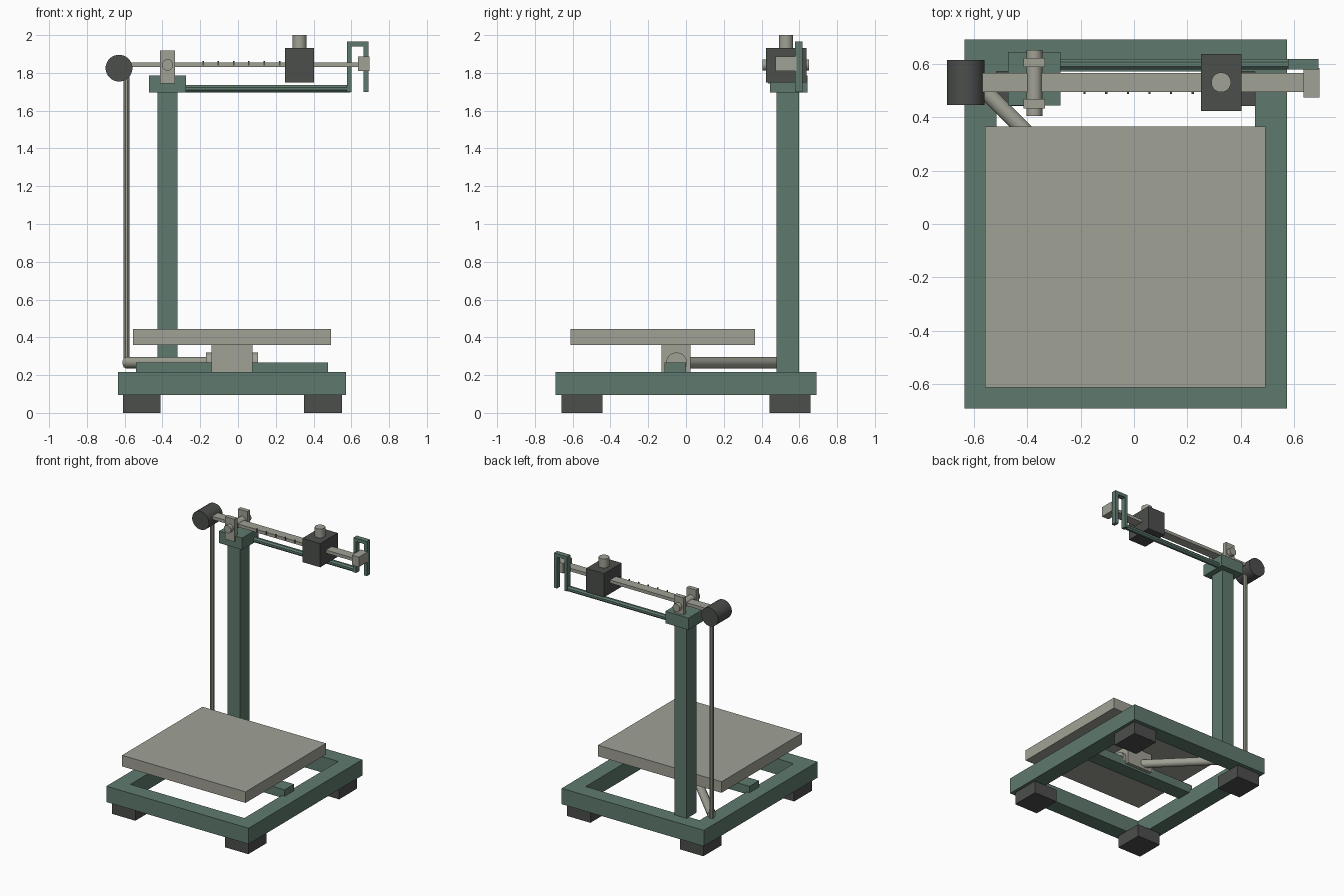
import bpy, bmesh, math
from mathutils import Vector

if "Cube" in bpy.data.objects:
    bpy.data.objects.remove(bpy.data.objects["Cube"])


def material(name, rgb):
    m = bpy.data.materials.new(name)
    m.diffuse_color = (*rgb, 1)
    m.use_nodes = True
    m.node_tree.nodes["Principled BSDF"].inputs["Base Color"].default_value = m.diffuse_color
    return m


GREEN = material("painted green", (0.114, 0.195, 0.156))
STEEL = material("warm grey steel", (0.352, 0.356, 0.300))
DARK = material("dark iron", (0.072, 0.077, 0.072))


def finish(name, bm, mat):
    bmesh.ops.recalc_face_normals(bm, faces=bm.faces)
    mesh = bpy.data.meshes.new(name)
    bm.to_mesh(mesh)
    bm.free()
    mesh.materials.append(mat)
    obj = bpy.data.objects.new(name, mesh)
    bpy.context.collection.objects.link(obj)
    return obj


def box(name, x, y, z, mat):
    """Box given by its (low, high) range on each axis."""
    bm = bmesh.new()
    bmesh.ops.create_cube(bm, size=1)
    for v in bm.verts:
        v.co = [(r[0] + r[1]) / 2 + c * (r[1] - r[0]) for r, c in zip((x, y, z), v.co)]
    return finish(name, bm, mat)


def rod(name, a, b, r, mat, sides=24, smooth=True):
    """Cylinder running from point a to point b."""
    a, b = Vector(a), Vector(b)
    bm = bmesh.new()
    bmesh.ops.create_cone(bm, cap_ends=True, segments=sides, radius1=r, radius2=r,
                          depth=(b - a).length)
    turn = math.pi / sides
    for v in bm.verts:
        c, s = math.cos(turn), math.sin(turn)
        p = Vector((v.co.x * c - v.co.y * s, v.co.x * s + v.co.y * c, v.co.z))
        v.co = (b - a).to_track_quat('Z', 'Y') @ p + (a + b) / 2
    obj = finish(name, bm, mat)
    if smooth:
        bpy.ops.object.select_all(action='DESELECT')
        obj.select_set(True)
        bpy.context.view_layer.objects.active = obj
        bpy.ops.object.shade_smooth_by_angle(angle=math.radians(35))
    return obj


def outline_prism(name, pts, axis, lo, hi, mat):
    """Extrude a flat outline; axis 'y' reads points as x, z."""
    bm = bmesh.new()
    face = bm.faces.new([bm.verts.new((p, lo, q)) for p, q in pts])
    out = bmesh.ops.extrude_face_region(bm, geom=[face])
    for v in out["geom"]:
        if isinstance(v, bmesh.types.BMVert):
            v.co.y = hi
    return finish(name, bm, mat)


# Base frame: rectangular ring of rails
bm = bmesh.new()
rings = []
for inset in (0, 0.12):
    x0, x1, y = -0.635 + inset, 0.573 - inset, 0.69 - inset
    rings.append([[bm.verts.new((px, py, z)) for px, py in
                   ((x0, -y), (x1, -y), (x1, y), (x0, y))] for z in (0.095, 0.217)])
(ob, ot), (ib, it) = rings
for i in range(4):
    j = (i + 1) % 4
    for p, q in ((ob, ot), (ot, it), (it, ib), (ib, ob)):
        bm.faces.new((p[i], p[j], q[j], q[i]))
finish("base_frame", bm, GREEN)

# Feet
for i, x in enumerate(((-0.61, -0.41), (0.35, 0.55))):
    for j, y in enumerate(((-0.66, -0.442), (0.442, 0.66))):
        box(f"foot_{i}_{j}", x, y, (0, 0.096), DARK)

# Cross beam, pivot and platform
box("cross_beam", (-0.54, 0.477), (-0.115, 0.0), (0.2, 0.266), GREEN)
rod("platform_pivot", (-0.17, -0.05, 0.265), (0.106, -0.05, 0.265), 0.055, STEEL)
box("platform_support", (-0.14, 0.076), (-0.13, 0.025), (0.217, 0.362), STEEL)
box("platform", (-0.557, 0.493), (-0.612, 0.364), (0.36, 0.445), STEEL)

# Lever and linkage rod
rod("transfer_lever", (-0.03, -0.03, 0.266), (-0.59, 0.53, 0.266), 0.031, STEEL, 12)
rod("linkage_rod", (-0.59, 0.53, 0.24), (-0.59, 0.53, 1.83), 0.0165, STEEL, 10)

# Post and its cap
box("post", (-0.425, -0.32), (0.48, 0.598), (0.217, 1.70), GREEN)
box("post_cap", (-0.472, -0.275), (0.444, 0.644), (1.695, 1.786), GREEN)

# Fulcrum cheeks and shaft
for side, y in (("front", (0.433, 0.467)), ("back", (0.588, 0.622))):
    box(f"fulcrum_cheek_{side}", (-0.413, -0.333), y, (1.745, 1.918), STEEL)
rod("fulcrum_shaft", (-0.373, 0.404, 1.842), (-0.373, 0.652, 1.842), 0.03, STEEL)

# Weighing beam with pointer tip and notches
box("beam", (-0.63, 0.65), (0.494, 0.566), (1.832, 1.856), STEEL)
box("beam_tip", (0.635, 0.695), (0.474, 0.584), (1.81, 1.887), STEEL)
for i in range(6):
    x = -0.185 + 0.081 * i
    box(f"beam_notch_{i}", (x - 0.004, x + 0.004), (0.487, 0.496), (1.84, 1.864), DARK)

# Counterweight and sliding weight with knob
rod("counterweight", (-0.63, 0.445, 1.825), (-0.63, 0.613, 1.825), 0.071, DARK)
box("sliding_weight", (0.25, 0.402), (0.423, 0.637), (1.75, 1.932), DARK)
rod("weight_knob", (0.326, 0.53, 1.93), (0.326, 0.53, 2.0), 0.037, STEEL)

# Guide bar ending in an upside-down U that brackets the beam tip
rod("guide_bar", (-0.28, 0.598, 1.716), (0.595, 0.598, 1.716), 0.0205, GREEN, 8, False)
l0, l1, r0, r1, low, under, top = 0.577, 0.6, 0.664, 0.69, 1.70, 1.94, 1.966
outline_prism("beam_guide", [(l0, low), (l1, low), (l1, under), (r0, under),
                             (r0, low), (r1, low), (r1, top), (l0, top)],
              'y', 0.578, 0.618, GREEN)
